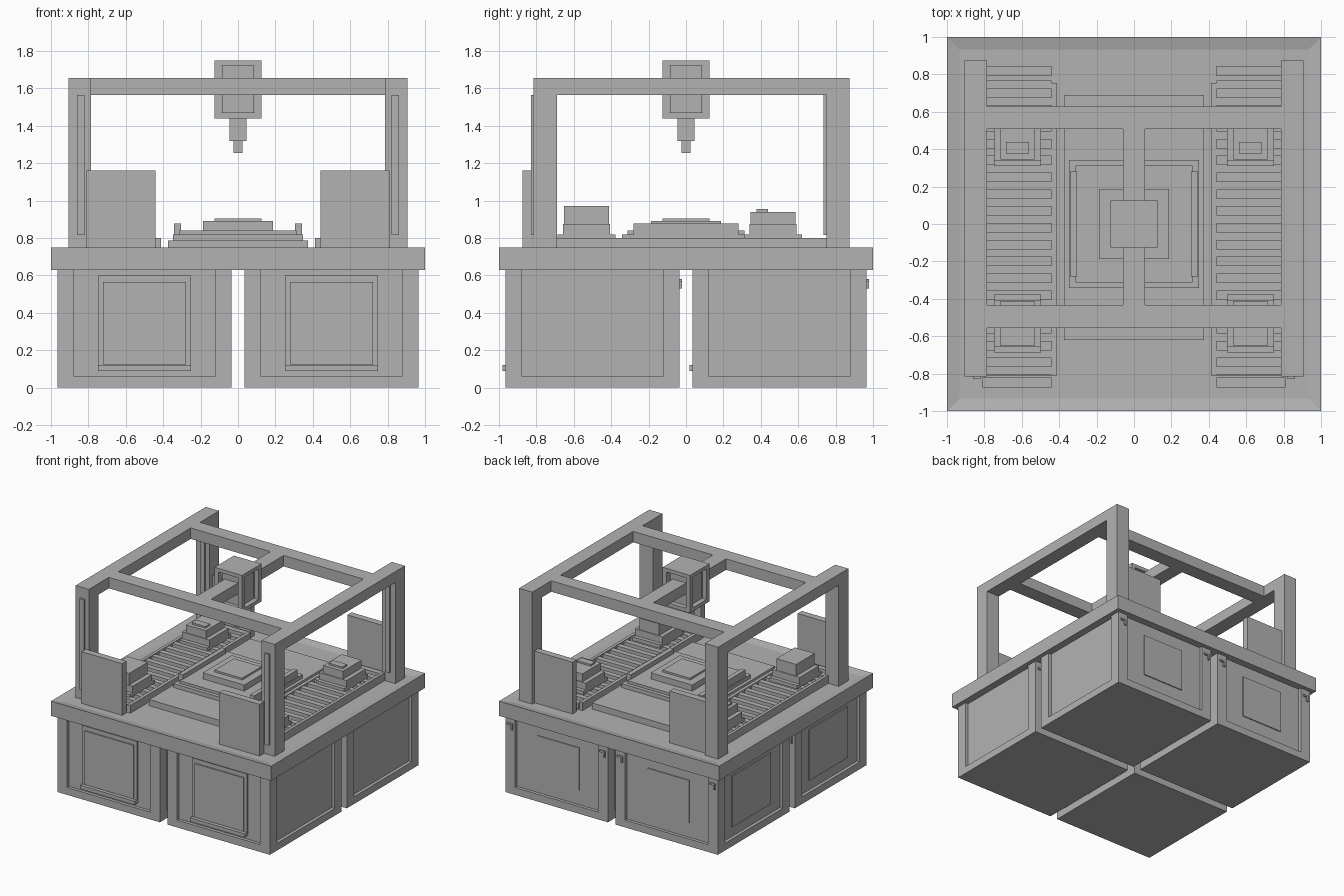
import bpy
import bmesh

if "Cube" in bpy.data.objects:
    bpy.data.objects.remove(bpy.data.objects["Cube"], do_unlink=True)

grey = bpy.data.materials.new("machine_grey")
grey.use_nodes = True
tone = (0.45, 0.45, 0.45, 1)
grey.diffuse_color = tone
grey.node_tree.nodes["Principled BSDF"].inputs["Base Color"].default_value = tone


def boxes(name, spans):
    """One object made of boxes, each given as (x range, y range, z range)."""
    bm = bmesh.new()
    for span in spans:
        cube = bmesh.ops.create_cube(bm, size=1)
        for v in cube["verts"]:
            v.co = [a + (b - a) * (c + 0.5) for (a, b), c in zip(span, v.co)]
    mesh = bpy.data.meshes.new(name)
    bm.to_mesh(mesh)
    bm.free()
    mesh.materials.append(grey)
    obj = bpy.data.objects.new(name, mesh)
    bpy.context.collection.objects.link(obj)
    return obj


def around(c, half):
    return (c - half, c + half)


def mirrored(side, a, b):
    return tuple(sorted((side * a, side * b)))


SIDES = (("right", -1), ("left", 1))
ENDS = (("front", -1), ("back", 1))

# Table top with a shallow sunken field
table = boxes("table_top", [((-1, 1), (-1, 1), (0.63, 0.75))])
bm = bmesh.new()
bm.from_mesh(table.data)
top = max(bm.faces, key=lambda f: f.calc_center_median().z)
bmesh.ops.inset_individual(bm, faces=[top], thickness=0.095)
for v in top.verts:
    v.co.z -= 0.015
bm.to_mesh(table.data)
bm.free()

# Four cabinets: recessed core, plinth, corner posts, doors and panels
for side, sx in SIDES:
    for end, sy in ENDS:
        cx, cy = sx * 0.5, sy * 0.5
        name = f"{end}_{side}"
        half, core = 0.466, 0.44
        frame = [(around(cx, core), around(cy, core), (0.06, 0.63)),
                 (around(cx, half), around(cy, half), (0, 0.06))]
        for px in (-1, 1):
            for py in (-1, 1):
                frame.append((around(cx + px * 0.421, 0.045),
                              around(cy + py * 0.421, 0.045), (0.06, 0.63)))
        boxes(f"{name}_cabinet", frame)
        y = cy - core
        boxes(f"{name}_door", [
            (around(cx, 0.248), (y - 0.012, y), (0.09, 0.6)),
            (around(cx, 0.222), (y - 0.022, y), (0.125, 0.565)),
            (around(cx, 0.248), (y - 0.042, y), (0.09, 0.12))])
        y, x = cy + core, cx - core
        boxes(f"{name}_back_panel", [(around(cx, 0.19), (y, y + 0.008), (0.18, 0.53))])
        boxes(f"{name}_side_panel", [((x - 0.008, x), around(cy, 0.25), (0.14, 0.56))])
        # L shaped latches on the back posts
        y = cy + half
        latches = []
        for px in (-1, 1):
            lx = cx + px * 0.42
            latches += [(around(lx, 0.025), (y, y + 0.012), (0.565, 0.58)),
                        ((lx - 0.025, lx - 0.01), (y, y + 0.012), (0.53, 0.565))]
        boxes(f"{name}_latches", latches)

# Gantry posts, light strips and guard plates
for side, sx in SIDES:
    post_x = mirrored(sx, 0.785, 0.905)
    for end, py, gy in (("front", (-0.815, -0.69), (-0.875, -0.82)),
                        ("back", (0.75, 0.875), (0.79, 0.845))):
        boxes(f"{end}_{side}_post", [(post_x, py, (0.735, 1.565))])
        boxes(f"{end}_{side}_strip",
              [(mirrored(sx, 0.82, 0.86), (py[0] - 0.014, py[0]), (0.815, 1.565))])
        boxes(f"{end}_{side}_guard", [(mirrored(sx, 0.44, 0.81), gy, (0.735, 1.16))])
    boxes(f"{side}_beam", [(post_x, (-0.815, 0.875), (1.565, 1.655))])
for end, y in (("front", -0.495), ("back", 0.568)):
    boxes(f"{end}_cross_beam", [((-0.785, 0.785), around(y, 0.061), (1.565, 1.655))])
boxes("centre_beam", [((-0.06, 0.06), (-0.435, 0.507), (1.565, 1.655))])

# Tool head: open cage around a core, stepped nozzle below
cage = [(around(0, 0.125), around(0, 0.125), z) for z in ((1.44, 1.47), (1.72, 1.75))]
cage += [(around(x, 0.018), around(y, 0.018), (1.47, 1.72))
         for x in (-0.107, 0.107) for y in (-0.107, 0.107)]
boxes("head_cage", cage)
boxes("head_core", [(around(0, 0.085), around(0, 0.085), (1.47, 1.72))])
boxes("nozzle", [(around(0, 0.045), around(0, 0.045), (1.32, 1.44)),
                 (around(0, 0.024), around(0, 0.024), (1.255, 1.32))])

# Central work bed, stepped
boxes("bed_base", [(around(0, 0.373), (-0.62, 0.69), (0.735, 0.786))])
boxes("bed_steps", [
    (around(0, 0.347), around(0, 0.343), (0.786, 0.818)),
    (around(0, 0.312), around(0, 0.313), (0.818, 0.84)),
    (around(0, 0.188), around(0, 0.188), (0.84, 0.89)),
    (around(0, 0.125), around(0, 0.125), (0.89, 0.905))])
boxes("bed_brackets", [(mirrored(s, 0.305, 0.343), around(0, 0.28), (0.818, 0.877))
                       for s in (-1, 1)])

# Conveyors with slats, rails and stepped fixtures
for side, sx in SIDES:
    boxes(f"{side}_conveyor_rails", [
        (mirrored(sx, 0.412, 0.44), (-0.81, 0.755), (0.735, 0.80)),
        (mirrored(sx, 0.785, 0.81), (-0.69, 0.75), (0.735, 0.80))])
    boxes(f"{side}_conveyor_slats", [
        (mirrored(sx, 0.44, 0.785), around(-0.785 + i * 0.09, 0.022), (0.745, 0.795))
        for i in range(18)])
    boxes(f"{side}_conveyor_bed", [
        (mirrored(sx, 0.44, 0.785), (-0.81, 0.755), (0.735, 0.755))])
    for end, y, top_z in (("front", -0.532, 0.97), ("back", 0.465, 0.94)):
        x = sx * 0.623
        z = 0.94 if (side, end) == ("left", "back") else top_z
        boxes(f"{end}_{side}_fixture", [
            (around(x, 0.125), around(y, 0.156), (0.79, 0.82)),
            (around(x, 0.125), around(y, 0.125), (0.82, 0.875)),
            (around(x, 0.09), around(y, 0.12), (0.875, z))])
        if end == "back":
            boxes(f"{end}_{side}_fixture_cap",
                  [(around(x, 0.062), around(0.408, 0.03), (z, z + 0.014))])
